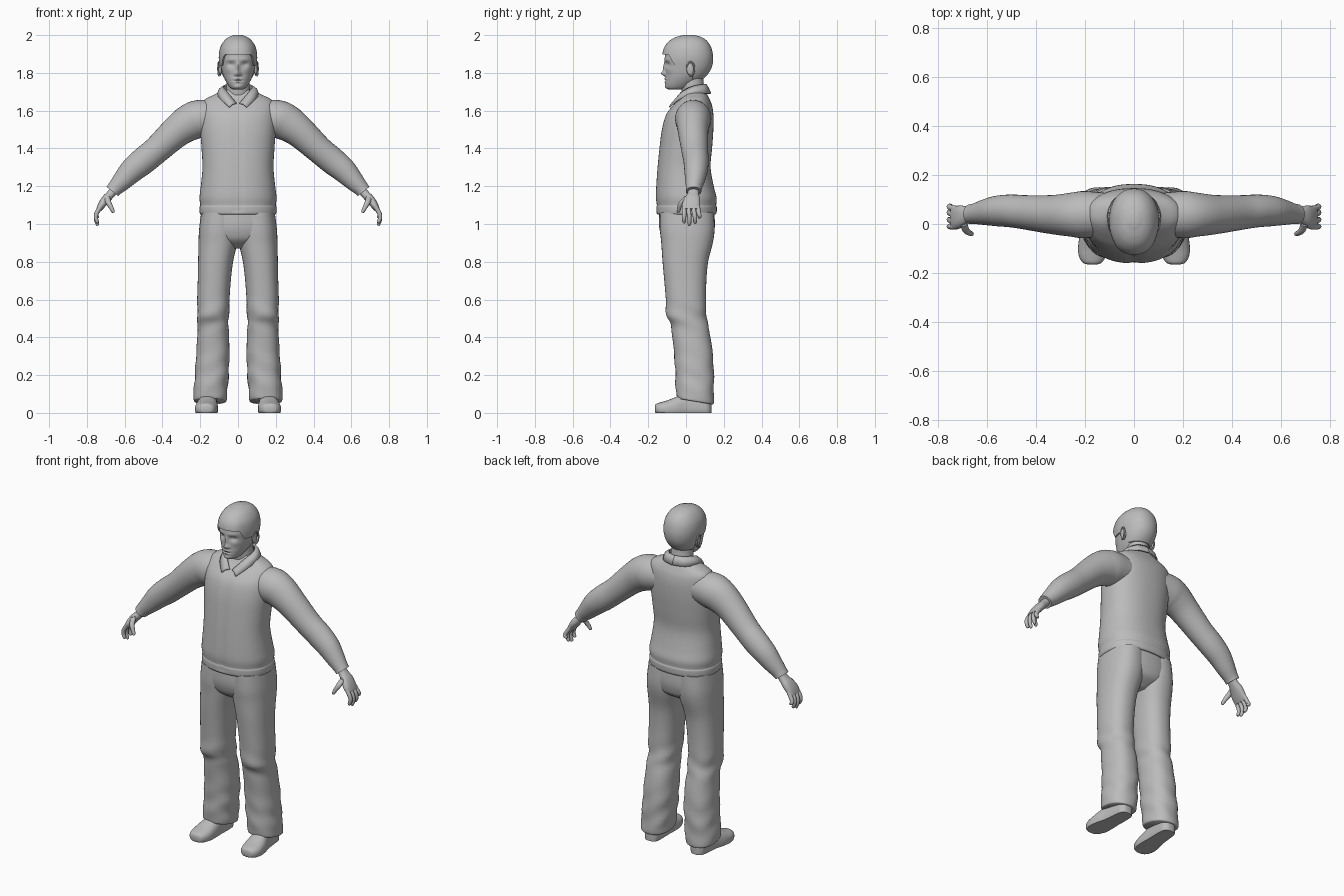
import bpy, bmesh, math
from mathutils import Vector, Matrix

grey = bpy.data.materials.new("plain grey")
grey.diffuse_color = (0.5, 0.5, 0.5, 1)


def finish(name, bm, mirror=False):
    bmesh.ops.recalc_face_normals(bm, faces=bm.faces)
    me = bpy.data.meshes.new(name)
    bm.to_mesh(me)
    bm.free()
    me.materials.append(grey)
    ob = bpy.data.objects.new(name, me)
    bpy.context.collection.objects.link(ob)
    if mirror:
        m = ob.modifiers.new("mirror", 'MIRROR')
        m.use_mirror_merge = False
    return ob


def grid(name, rows, wrap=True, mirror=False):
    """Skin rows of points; wrapped rows get end caps."""
    bm = bmesh.new()
    vs = [[bm.verts.new(p) for p in r] for r in rows]
    n = len(rows[0])
    for a, b in zip(vs, vs[1:]):
        for i in range(n if wrap else n - 1):
            j = (i + 1) % n
            bm.faces.new((a[i], a[j], b[j], b[i]))
    if wrap:
        bm.faces.new(vs[0])
        bm.faces.new(vs[-1])
    return finish(name, bm, mirror)


def smooth(pts, sub):
    """Catmull-Rom through tuples of numbers."""
    out = []
    q = [pts[0]] + list(pts) + [pts[-1]]
    for k in range(1, len(q) - 2):
        for s in range(sub):
            t = s / sub
            out.append(tuple(0.5 * (2 * b + (c - a) * t + (2 * a - 5 * b + 4 * c - d) * t * t
                                    + (3 * b - a - 3 * c + d) * t ** 3)
                             for a, b, c, d in zip(*q[k - 1:k + 3])))
    return out + [tuple(pts[-1])]


def oval(a, p):
    c, s = math.cos(a), math.sin(a)
    return (math.copysign(abs(c) ** (2 / p), c), math.copysign(abs(s) ** (2 / p), s))


def tube(name, rings, n=32, sub=4, p=2.0, side=(0, 1, 0), axis=None, warp=None, mirror=False):
    """Loft rings (x, y, z, radius_u, radius_v) along their path."""
    rs, v, rows = smooth(rings, sub), Vector(side), []
    for k, r in enumerate(rs):
        t = Vector(axis) if axis else Vector(rs[min(k + 1, len(rs) - 1)][:3]) - Vector(rs[max(k - 1, 0)][:3])
        u = v.cross(t).normalized()
        row = []
        for i in range(n):
            c, s = oval(2 * math.pi * i / n, p)
            co = Vector(r[:3]) + u * c * r[3] + v * s * r[4]
            row.append(warp(co) if warp else co)
        rows.append(row)
    return grid(name, rows, True, mirror)


def upright(data):
    """(z, x0, x1, front, back) -> rings"""
    return [((a + b) / 2, (f + k) / 2, z, (b - a) / 2, (k - f) / 2) for z, a, b, f, k in data]


def body(data):
    return upright([(z, -w, w, f, k) for z, w, f, k in data])


UP = (0, 0, 1)


# Jacket body with a front opening seam
def seam(c):
    if abs(c.x) < 0.002 and c.y < 0 and 1.06 < c.z < 1.63:
        c.y += 0.006
    return c


tube("jacket_body", body([
    (1.05, .197, -.15, .155), (1.06, .203, -.156, .162), (1.09, .203, -.157, .163), (1.10, .200, -.155, .160),
    (1.14, .204, -.16, .162), (1.20, .197, -.158, .147), (1.30, .188, -.151, .130), (1.40, .193, -.141, .138),
    (1.50, .200, -.128, .145), (1.58, .200, -.105, .145), (1.63, .195, -.066, .137), (1.66, .175, -.038, .125),
    (1.685, .125, -.02, .113), (1.71, .075, -.01, .10)]), n=64, p=2.3, axis=UP, warp=seam)

# Sleeves
tube("sleeve", [
    (.10, .04, 1.565, .085, .085), (.20, .038, 1.557, .100, .096), (.26, .038, 1.535, .097, .089),
    (.33, .038, 1.485, .084, .080), (.43, .046, 1.393, .073, .071), (.50, .053, 1.335, .072, .067),
    (.56, .053, 1.285, .066, .062), (.61, .048, 1.232, .054, .052), (.65, .042, 1.19, .042, .042),
    (.665, .04, 1.172, .039, .041)], mirror=True)

# Hands
tube("palm", [
    (.645, .042, 1.195, .024, .028), (.672, .038, 1.16, .022, .030), (.70, .032, 1.13, .023, .043),
    (.722, .026, 1.10, .020, .048), (.738, .026, 1.075, .014, .046)], n=24, p=2.4, mirror=True)
for label, y, tipy, tipz in [("little", .062, .072, 1.03), ("ring", .038, .048, 1.003),
                             ("middle", .013, .018, .992), ("index", -.010, -.010, 1.005)]:
    tube(label + "_finger", [
        (.722, y, 1.10, .012, .012), (.747, (y + tipy) / 2, 1.06, .012, .012),
        (.752, tipy, (1.06 + tipz) / 2, .011, .011), (.744, tipy, tipz + .006, .009, .009),
        (.741, tipy, tipz, .004, .004)], n=12, mirror=True)
tube("thumb", [(.695, .008, 1.145, .016, .018), (.686, -.022, 1.115, .015, .016), (.672, -.035, 1.088, .012, .012),
               (.661, -.040, 1.066, .009, .009), (.658, -.041, 1.06, .004, .004)], n=12, mirror=True)

# Trousers: seat plus two legs with soft folds and slanted hems
tube("trouser_seat", body([
    (1.08, .19, -.14, .148), (1.0, .199, -.143, .153), (.95, .195, -.135, .147),
    (.91, .15, -.115, .13), (.87, .05, -.06, .07)]), n=48, p=2.3, axis=UP)


def folds(c):
    m = math.exp(-((c.z - .18) / .13) ** 2) + math.exp(-((c.z - .5) / .07) ** 2)
    c.x += .003 * m * math.sin(c.z * 55 + c.y * 25)
    c.y += .003 * m * math.sin(c.z * 48 + c.x * 30)
    c.z -= .20 * (c.y - .05) * max(0, 1 - c.z / .35)
    return c


tube("trouser_leg", upright([
    (1.06, .0, .195, -.138, .148), (.97, .0, .206, -.138, .151), (.90, .004, .209, -.131, .142),
    (.80, .026, .211, -.124, .117), (.70, .038, .213, -.115, .108), (.60, .045, .216, -.107, .106),
    (.52, .048, .215, -.104, .108), (.47, .050, .213, -.083, .115), (.40, .047, .216, -.072, .130),
    (.30, .045, .222, -.062, .143), (.20, .050, .228, -.057, .147), (.12, .056, .234, -.054, .148),
    (.07, .060, .236, -.050, .147), (.06, .066, .230, -.044, .141)]),
    n=40, p=2.3, axis=UP, warp=folds, mirror=True)


# Shoes with flat soles
def ground(c):
    c.z = max(c.z, 0)
    return c


tube("shoe", [
    (.170, -.165, .022, .018, .014), (.170, -.158, .022, .038, .026), (.170, -.135, .020, .053, .036),
    (.168, -.10, .020, .060, .046), (.164, -.05, .022, .058, .064), (.158, .0, .025, .050, .080),
    (.154, .06, .025, .047, .085), (.152, .11, .025, .042, .080), (.152, .128, .025, .028, .060),
    (.152, .134, .025, .015, .030)], p=2.4, side=UP, axis=(0, 1, 0), warp=ground, mirror=True)

# Neck
tube("neck", [(0, .05, 1.64, .075, .065), (0, .04, 1.70, .065, .064), (0, .033, 1.75, .061, .060),
              (0, .03, 1.80, .06, .06)], axis=UP)

# Folded collar with pointed tips
top = smooth([(0, .105, 1.738), (.05, .088, 1.737), (.076, .035, 1.727), (.055, -.025, 1.695), (.008, -.066, 1.638)], 5)
low = smooth([(0, .130, 1.69), (.07, .108, 1.69), (.108, .04, 1.685), (.092, -.035, 1.66), (.046, -.088, 1.618)], 5)
mid = [tuple((a + b) / 2 + d for a, b, d in zip(p, q, (p[0] * .08, 0, .006))) for p, q in zip(top, low)]
collar = grid("collar", [top, mid, low], wrap=False, mirror=True)
sol = collar.modifiers.new("thickness", 'SOLIDIFY')
sol.thickness = .008
sol.offset = 0

# Head, with the face shaped by soft bumps (x, z, width, height, amount)
bumps = [(0, 1.797, .013, .013, .021), (0, 1.828, .010, .028, .012), (0, 1.768, .021, .006, .006),
         (0, 1.752, .018, .006, .005), (0, 1.760, .026, .004, -.004), (0, 1.727, .022, .012, .006)]
for s in (-1, 1):
    bumps += [(s * .036, 1.845, .019, .013, -.012), (s * .035, 1.870, .028, .009, .004),
              (s * .014, 1.792, .008, .007, .006), (s * .052, 1.815, .02, .015, .003)]


def face(c):
    if c.y < -.02:
        c.y -= sum(a * math.exp(-((c.x - x) / w) ** 2 - ((c.z - z) / h) ** 2) for x, z, w, h, a in bumps)
    return c


head = [(0, cy, z, rx, ry) for z, cy, rx, ry in [
    (1.712, -.050, .026, .040), (1.720, -.045, .040, .058), (1.738, -.033, .054, .075), (1.762, -.015, .068, .094),
    (1.79, .000, .080, .108), (1.83, .011, .090, .120), (1.88, .013, .096, .125), (1.93, .011, .089, .117),
    (1.965, .012, .069, .094), (1.985, .014, .045, .062), (1.995, .015, .018, .025)]]
tube("head", head, n=128, sub=8, p=2.15, axis=UP, warp=face)

# Cropped hair, a thin cap with a straight fringe and lower nape
dense = smooth(head, 12)


def at_height(z):
    for a, b in zip(dense, dense[1:]):
        if a[2] <= z <= b[2]:
            t = (z - a[2]) / (b[2] - a[2])
            return [p + (q - p) * t for p, q in zip(a, b)]
    return dense[-1]


def ramp(f, a, b):
    t = min(1, max(0, (f - a) / (b - a)))
    return t * t * (3 - 2 * t)


rows = []
for k in range(-1, 25):
    t, row = max(k, 0) / 24, []
    for i in range(96):
        a = 2 * math.pi * i / 96
        f = -math.sin(a)
        z0 = 1.77 + .07 * ramp(f, -.45, 0) + .058 * ramp(f, .5, .8)
        z = z0 + (1.995 - z0) * math.sin(t * math.pi / 2)
        r = at_height(z)
        c, s = oval(a, 2.15)
        off = -.006 if k < 0 else .006 + .008 * ramp(f, .4, 1) * (1 - t) ** 2
        row.append((c * (r[3] + off), r[1] + s * (r[4] + off), z + .005 * t))
    rows.append(row)
grid("hair", rows)


# Eyes and ears
def ball(name, loc, size, tilt=0):
    bm = bmesh.new()
    m = Matrix.Translation(loc) @ Matrix.Rotation(tilt, 4, 'X') @ Matrix.Diagonal((*size, 1))
    bmesh.ops.create_uvsphere(bm, u_segments=20, v_segments=12, radius=1, matrix=m)
    finish(name, bm, True)


ball("eye", (.036, -.079, 1.845), (.015, .012, .010))
ball("ear", (.094, .022, 1.82), (.009, .020, .036), .15)
rim = []
for k in range(19):
    a = math.radians(-110 + 280 * k / 18)
    rim.append((.101 + .004 * math.cos(a), .024 + .020 * math.cos(a), 1.822 + .036 * math.sin(a)))
grid("ear_rim", [[(x + .005 * math.cos(b), y + .005 * math.sin(b) * (y - .024) / .02,
                   z + .005 * math.sin(b) * (z - 1.822) / .036)
                  for b in [math.pi * j / 4 for j in range(8)]] for x, y, z in rim], mirror=True)

# Smooth shading with crisp edges kept
for ob in bpy.context.scene.objects:
    ob.select_set(True)
    bpy.context.view_layer.objects.active = ob
bpy.ops.object.shade_smooth_by_angle(angle=math.radians(40))
